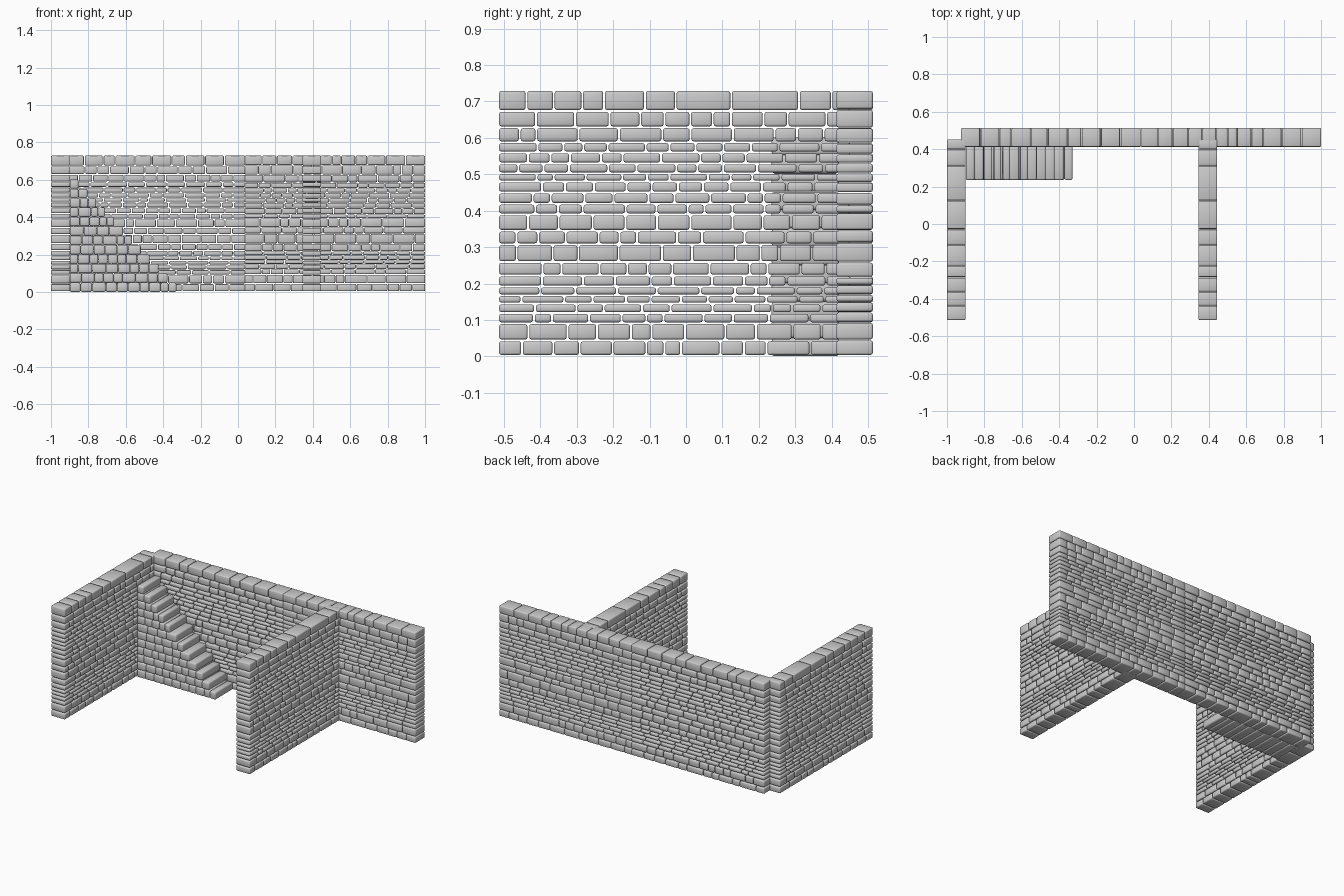
import bpy, bmesh, random
from mathutils import Matrix, Vector

if "Cube" in bpy.data.objects:
    bpy.data.objects.remove(bpy.data.objects["Cube"])

LENGTH, THICK, HEIGHT = 0.965, 0.1, 0.729
# course boundaries of the stone walls, bottom to top
COURSES = [0.004, 0.044, 0.091, 0.119, 0.145, 0.168, 0.192, 0.222, 0.259, 0.308, 0.345,
           0.390, 0.419, 0.450, 0.480, 0.503, 0.530, 0.560, 0.588, 0.629, 0.674, HEIGHT]
# joints of the top course on the side walls
TOP_JOINTS = [0, 0.075, 0.15, 0.228, 0.288, 0.4, 0.485, 0.637, 0.823, 0.913, LENGTH]


def add_stone(bm, lo, hi):
    lo, hi = Vector(lo), Vector(hi)
    size = hi - lo
    bmesh.ops.create_cube(bm, size=1, matrix=Matrix.Translation((lo + hi) / 2)
                          @ Matrix.Diagonal((size.x, size.y, size.z, 1)))


def finish(bm, name, bevel):
    mesh = bpy.data.meshes.new(name)
    bm.to_mesh(mesh)
    bm.free()
    mesh.shade_smooth()
    obj = bpy.data.objects.new(name, mesh)
    bpy.context.collection.objects.link(obj)
    mod = obj.modifiers.new("rounded_edges", 'BEVEL')
    mod.width, mod.segments, mod.limit_method = bevel, 2, 'NONE'
    return obj


def random_joints(rng, length, shortest, longest):
    joints = [0]
    while length - joints[-1] > longest + shortest:
        joints.append(joints[-1] + rng.uniform(shortest, longest))
    if length - joints[-1] > longest:
        joints.append((joints[-1] + length) / 2)
    return joints + [length]


def stone_wall(name, seed, courses, gap, top=None):
    """Wall of through-stones running along local x, centred on y."""
    rng = random.Random(seed)
    bm = bmesh.new()
    for i, (z0, z1) in enumerate(zip(courses, courses[1:])):
        last = i == len(courses) - 2
        joints = top if top and last else random_joints(rng, LENGTH, 0.045, 0.12)
        for a, b in zip(joints, joints[1:]):
            add_stone(bm, (a + (gap / 2 if a else 0), -THICK / 2, z0 + (gap / 2 if i else 0)),
                      (b - (gap / 2 if b < LENGTH else 0), THICK / 2, z1 - (0 if last else gap / 2)))
    return finish(bm, name, 0.006)


# side walls share one stone layout
left = stone_wall("left_wall", 3, COURSES, 0.005, TOP_JOINTS)
left.matrix_world = Matrix.Translation((-0.95, -0.513, 0)) @ Matrix.Rotation(1.5707963, 4, 'Z')
middle = left.copy()
middle.name = "middle_wall"
bpy.context.collection.objects.link(middle)
middle.matrix_world = Matrix.Translation((1.345, 0, 0)) @ left.matrix_world

# back wall in two lengths
back_left = stone_wall("back_wall_left", 8, COURSES, 0.005)
back_left.location = (-0.926, 0.463, 0)
rng = random.Random(5)
tight = [0.004] + [z + rng.uniform(-0.005, 0.005) for z in COURSES[1:-1]] + [HEIGHT]
back_right = stone_wall("back_wall_right", 21, tight, 0.003)
back_right.location = (0.035, 0.463, 0)

# solid stone staircase, one course per step
STEPS, RISE, GOING = 12, 0.0502, 0.0476
bm = bmesh.new()
rng = random.Random(11)
for i in range(STEPS):
    length = 0.571 - i * GOING
    joints = random_joints(rng, length, 0.045, 0.075)
    for a, b in zip(joints, joints[1:]):
        add_stone(bm, (-0.9 + a + 0.0005, 0.235, i * RISE + 0.0005),
                  (-0.9 + b - 0.0005, 0.42, (i + 1) * RISE - 0.0005))
finish(bm, "staircase", 0.008)
